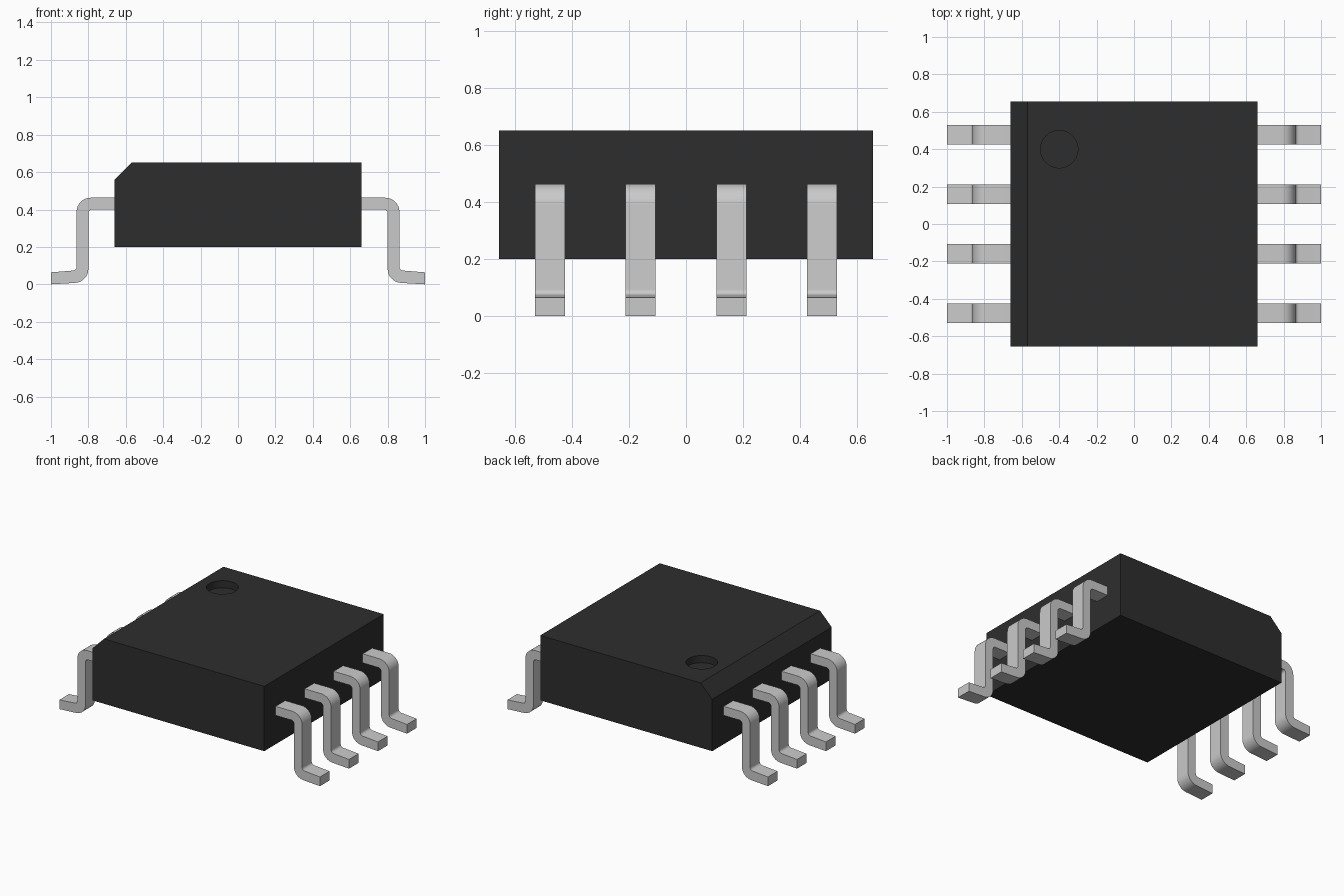
import bpy, bmesh, math
from mathutils import Vector

cube = bpy.data.objects.get("Cube")
if cube:
    bpy.data.objects.remove(cube, do_unlink=True)


def make_material(name, value):
    mat = bpy.data.materials.new(name)
    mat.use_nodes = True
    colour = (value, value, value, 1)
    mat.diffuse_color = colour
    mat.node_tree.nodes["Principled BSDF"].inputs["Base Color"].default_value = colour
    return mat


def rounded(corners, steps=8):
    """Turn (x, z, radius) corners into an outline with arcs at the corners."""
    outline = []
    for i, (x, z, radius) in enumerate(corners):
        point = Vector((x, z))
        if radius == 0:
            outline.append(point)
            continue
        before = (Vector(corners[i - 1][:2]) - point).normalized()
        after = (Vector(corners[(i + 1) % len(corners)][:2]) - point).normalized()
        half = before.angle(after) / 2
        centre = point + (before + after).normalized() * radius / math.sin(half)
        start = point + before * radius / math.tan(half) - centre
        end = point + after * radius / math.tan(half) - centre
        for s in range(steps + 1):
            outline.append(centre + start.slerp(end, s / steps).normalized() * radius)
    return outline


def extrude_profile(name, outline, width, mat, side=1):
    """Extrude an x-z outline along y, centred on y = 0."""
    bm = bmesh.new()
    face = bm.faces.new([bm.verts.new((side * x, -width / 2, z)) for x, z in outline])
    grown = bmesh.ops.extrude_face_region(bm, geom=[face])["geom"]
    bmesh.ops.translate(bm, vec=(0, width, 0),
                        verts=[v for v in grown if isinstance(v, bmesh.types.BMVert)])
    bmesh.ops.recalc_face_normals(bm, faces=bm.faces)
    mesh = bpy.data.meshes.new(name)
    bm.to_mesh(mesh)
    bm.free()
    mesh.materials.append(mat)
    mesh.shade_smooth()
    mesh.set_sharp_from_angle(angle=math.radians(30))
    return mesh


def add_object(name, mesh, location=(0, 0, 0)):
    obj = bpy.data.objects.new(name, mesh)
    obj.location = location
    bpy.context.collection.objects.link(obj)
    return obj


black = make_material("black plastic", 0.027)
silver = make_material("tinned metal", 0.59)

# Package body with one chamfered long edge
HALF, BOTTOM, TOP, CHAMFER = 0.66, 0.2, 0.65, 0.09
body_outline = [(-HALF, BOTTOM), (HALF, BOTTOM), (HALF, TOP),
                (-HALF + CHAMFER, TOP), (-HALF, TOP - CHAMFER)]
body = add_object("package_body", extrude_profile("package_body", body_outline, 1.31, black))

# Round dimple marking the first pin
bpy.ops.mesh.primitive_cylinder_add(vertices=48, radius=0.1, depth=0.1,
                                    location=(-0.4, 0.4, TOP))
cutter = bpy.context.object
cutter.name = "dimple_cutter"
cutter.hide_render = True
cutter.data.materials.append(black)
cut = body.modifiers.new("dimple", 'BOOLEAN')
cut.operation = 'DIFFERENCE'
cut.solver = 'EXACT'
cut.object = cutter
bpy.context.view_layer.objects.active = body
bpy.ops.object.modifier_apply(modifier=cut.name)
bpy.data.objects.remove(cutter, do_unlink=True)
body.data.shade_smooth()
body.data.set_sharp_from_angle(angle=math.radians(30))

# Bent leads, four on each side
lead_outline = rounded([
    (0.65, 0.4, 0), (0.8, 0.4, 0.02), (0.8, 0.012, 0.075), (1, 0, 0),
    (1, 0.064, 0), (0.863, 0.075, 0.02), (0.863, 0.463, 0.075), (0.65, 0.463, 0)])
PITCH = 0.318
for side, label in ((1, "left"), (-1, "right")):
    lead_mesh = extrude_profile("lead_" + label, lead_outline, 0.105, silver, side)
    for i in range(4):
        add_object(f"lead_{label}_{i + 1}", lead_mesh, (0, (i - 1.5) * PITCH, 0))
